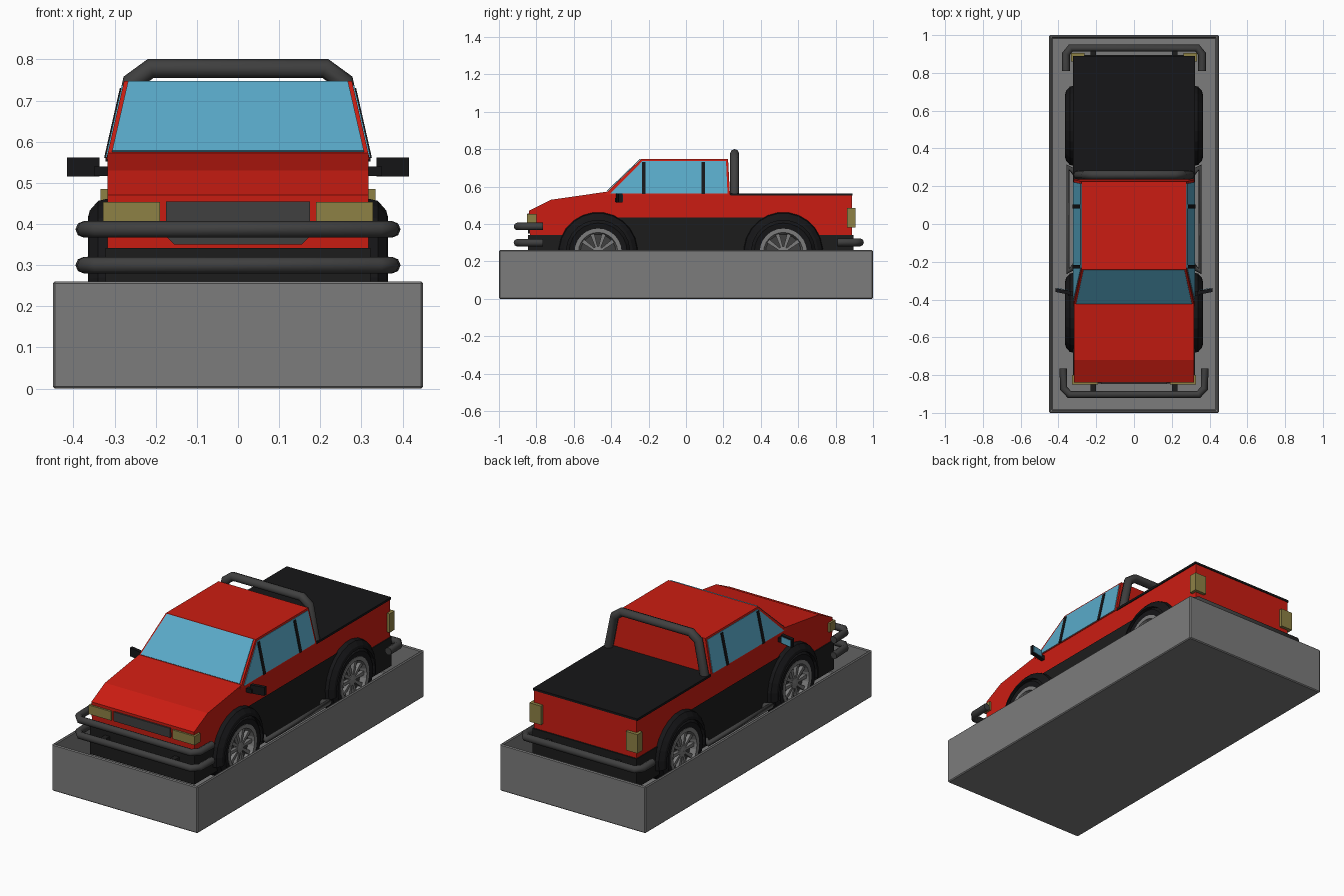
import bpy, bmesh, math
from mathutils import Vector

if "Cube" in bpy.data.objects:
    bpy.data.objects.remove(bpy.data.objects["Cube"])


def mat(name, r, g, b):
    m = bpy.data.materials.new(name)
    m.diffuse_color = (r, g, b, 1)
    m.use_nodes = True
    m.node_tree.nodes["Principled BSDF"].inputs["Base Color"].default_value = m.diffuse_color
    return m


RED = mat("red_paint", 0.60, 0.012, 0.006)
BLACK = mat("black_plastic", 0.008, 0.008, 0.009)
DARK = mat("dark_trim", 0.012, 0.012, 0.012)
STEEL = mat("dark_steel", 0.05, 0.05, 0.05)
GLASS = mat("blue_glass", 0.10, 0.40, 0.58)
LAMP = mat("amber_lamp", 0.27, 0.22, 0.06)
STONE = mat("base_grey", 0.20, 0.20, 0.20)
ALLOY = mat("wheel_grey", 0.20, 0.20, 0.20)


def finish(name, bm, m):
    bmesh.ops.recalc_face_normals(bm, faces=bm.faces)
    me = bpy.data.meshes.new(name)
    bm.to_mesh(me)
    bm.free()
    ob = bpy.data.objects.new(name, me)
    bpy.context.collection.objects.link(ob)
    me.materials.append(m)
    return ob


def solid(name, pts, vec, m):
    """Polygon swept along a vector."""
    bm = bmesh.new()
    f = bm.faces.new([bm.verts.new(p) for p in pts])
    r = bmesh.ops.extrude_face_region(bm, geom=[f])
    bmesh.ops.translate(bm, vec=vec, verts=[v for v in r["geom"] if isinstance(v, bmesh.types.BMVert)])
    if not any(f.is_valid and set(f.verts) == set(g.verts) for g in bm.faces):
        bm.faces.new([bm.verts[i] for i in range(len(pts))])
    return finish(name, bm, m)


def box(name, x, y, z, m):
    return solid(name, [(x[0], y[0], z[0]), (x[1], y[0], z[0]), (x[1], y[1], z[0]), (x[0], y[1], z[0])],
                 (0, 0, z[1] - z[0]), m)


def side_profile(name, yz, half, m):
    return solid(name, [(-half, y, z) for y, z in yz], (2 * half, 0, 0), m)


def lathe(name, prof, s, cy, m, a0=0, a1=360, n=24):
    """Profile (radius, x) turned about the wheel axis on side s."""
    full = a1 - a0 == 360
    bm = bmesh.new()
    rings = []
    for i in range(n if full else n + 1):
        a = math.radians(a0 + (a1 - a0) * i / n)
        rings.append([bm.verts.new((s * x, cy + r * math.cos(a), AXLE_Z + r * math.sin(a))) for r, x in prof])
    k = len(prof)
    for i in range(n):
        a, b = rings[i], rings[(i + 1) % len(rings)]
        for j in range(k):
            bm.faces.new([a[j], a[(j + 1) % k], b[(j + 1) % k], b[j]])
    if not full:
        bm.faces.new(rings[0])
        bm.faces.new(rings[-1])
    return finish(name, bm, m)


def tube(name, path, radius, m):
    """Eight-sided bar with mitred corners."""
    cu = bpy.data.curves.new(name, "CURVE")
    cu.dimensions = "3D"
    cu.bevel_depth = radius
    cu.bevel_resolution = 2
    cu.use_fill_caps = True
    sp = cu.splines.new("POLY")
    sp.points.add(len(path) - 1)
    for p, co in zip(sp.points, path):
        p.co = (*co, 1)
    ob = bpy.data.objects.new(name, cu)
    bpy.context.collection.objects.link(ob)
    cu.materials.append(m)
    for o in bpy.context.selected_objects:
        o.select_set(False)
    bpy.context.view_layer.objects.active = ob
    ob.select_set(True)
    bpy.ops.object.convert(target="MESH")
    bpy.context.object.data.shade_flat()


def mirrored(half):
    return half + [(-x, y, z) for x, y, z in reversed(half)]


AXLE_Z = 0.25
WHEELS = {"front": -0.47, "rear": 0.52}


def arches(z, r):
    """Bottom line of the body, front to back, with both wheel openings."""
    t = math.degrees(math.asin((z - AXLE_Z) / r))
    pts = []
    for cy in WHEELS.values():
        for i in range(11):
            a = math.radians(180 - t - (180 - 2 * t) * i / 10)
            pts.append((cy + r * math.cos(a), AXLE_Z + r * math.sin(a)))
    return pts


# Base tray with a recessed floor
bm = bmesh.new()
bmesh.ops.create_cube(bm, size=1)
bmesh.ops.scale(bm, vec=(0.9, 2, 0.26), verts=bm.verts)
bmesh.ops.translate(bm, vec=(0, 0, 0.13), verts=bm.verts)
top = max(bm.faces, key=lambda f: f.calc_center_median().z)
bmesh.ops.inset_region(bm, faces=[top], thickness=0.02)
r = bmesh.ops.extrude_face_region(bm, geom=[top])
bmesh.ops.translate(bm, vec=(0, 0, -0.185), verts=[v for v in r["geom"] if isinstance(v, bmesh.types.BMVert)])
if top.is_valid:
    bmesh.ops.delete(bm, geom=[top], context="FACES")
base = finish("base_tray", bm, STONE)
bev = base.modifiers.new("edge", "BEVEL")
bev.width, bev.segments = 0.005, 1

# Body, dark skirt and bed cover
side_profile("body", [(-0.835, 0.34)] + arches(0.34, 0.19) +
             [(0.887, 0.34), (0.887, 0.557), (0.0, 0.557), (-0.42, 0.573), (-0.72, 0.53), (-0.84, 0.47)], 0.317, RED)
side_profile("skirt", [(-0.845, 0.18)] + arches(0.18, 0.185) +
             [(0.895, 0.18), (0.895, 0.342)] + arches(0.342, 0.185)[::-1] + [(-0.845, 0.342)], 0.322, DARK)
box("bed_cover", (-0.322, 0.322), (0.238, 0.89), (0.552, 0.564), BLACK)

# Cab: tapered block
bm = bmesh.new()
lo = [bm.verts.new(p) for p in ((-0.32, -0.437, 0.557), (0.32, -0.437, 0.557), (0.32, 0.235, 0.557), (-0.32, 0.235, 0.557))]
hi = [bm.verts.new(p) for p in ((-0.277, -0.24, 0.747), (0.277, -0.24, 0.747), (0.277, 0.225, 0.747), (-0.277, 0.225, 0.747))]
bm.faces.new(lo)
bm.faces.new(hi)
for i in range(4):
    j = (i + 1) % 4
    bm.faces.new([lo[i], lo[j], hi[j], hi[i]])
finish("cab", bm, RED)


def cab_x(z):
    return 0.32 - (z - 0.557) * 0.043 / 0.19


# Windshield and side glass with black pillars
solid("windshield", mirrored([(0.306, -0.420, 0.575), (0.267, -0.243, 0.745)]), (0, -0.003, 0.003), GLASS)
for s, side in ((1, "right"), (-1, "left")):
    def pane(name, yz, m, t):
        solid(name, [(s * cab_x(z), y, z) for y, z in yz], (s * t, 0, t * 0.2), m)
    pane(side + "_window", [(-0.405, 0.562), (0.222, 0.562), (0.214, 0.737), (-0.232, 0.737)], GLASS, 0.003)
    for y, n in ((-0.226, "front"), (0.092, "rear")):
        pane(f"{side}_{n}_pillar", [(y - 0.01, 0.56), (y + 0.01, 0.56), (y + 0.01, 0.73), (y - 0.01, 0.73)], BLACK, 0.006)

    # Lamps, door mirror and side step
    def sbox(name, x, y, z, m):
        box(f"{side}_{name}", (s * x[0], s * x[1]), y, z, m)
    sbox("headlamp", (0.19, 0.328), (-0.85, -0.80), (0.403, 0.453), LAMP)
    sbox("tail_lamp", (0.262, 0.334), (0.86, 0.905), (0.38, 0.485), LAMP)
    solid(side + "_mirror", [(s * 0.337, -0.375, 0.515), (s * 0.415, -0.36, 0.515), (s * 0.415, -0.36, 0.562),
                             (s * 0.337, -0.375, 0.562)], (0, 0.02, 0), BLACK)
    solid(side + "_mirror_glass", [(s * 0.343, -0.352, 0.521), (s * 0.409, -0.3395, 0.521),
                                   (s * 0.409, -0.3395, 0.556), (s * 0.343, -0.352, 0.556)], (0, 0.002, 0), GLASS)
    sbox("mirror_arm", (0.31, 0.35), (-0.38, -0.358), (0.517, 0.54), BLACK)
    tube(side + "_side_step", [(s * 0.31, -0.22, 0.21), (s * 0.35, -0.25, 0.21), (s * 0.35, 0.30, 0.21), (s * 0.31, 0.27, 0.21)], 0.018, STEEL)

    # Wheels and flared arches
    for n, cy in WHEELS.items():
        w = f"{side}_{n}_"
        lathe(w + "tire", [(0.124, 0.355), (0.155, 0.36), (0.175, 0.34), (0.175, 0.22), (0.155, 0.2), (0.12, 0.2)], s, cy, BLACK)
        lathe(w + "rim", [(0.126, 0.358), (0.105, 0.358), (0.095, 0.325), (0.126, 0.325)], s, cy, ALLOY)
        lathe(w + "wheel_disc", [(0.12, 0.325), (0.003, 0.325), (0.003, 0.21), (0.12, 0.21)], s, cy, STEEL)
        lathe(w + "hub", [(0.03, 0.345), (0.001, 0.35), (0.001, 0.32), (0.03, 0.32)], s, cy, ALLOY, n=12)
        for k in range(10):
            a = 2 * math.pi * k / 10
            u, v = Vector((0, math.cos(a), math.sin(a))), Vector((0, -math.sin(a), math.cos(a)))
            c = Vector((s * 0.322, cy, AXLE_Z))
            solid(f"{w}spoke_{k}", [c + u * 0.02 - v * 0.006, c + u * 0.1 - v * 0.011,
                                    c + u * 0.1 + v * 0.011, c + u * 0.02 + v * 0.006], (s * 0.022, 0, 0), ALLOY)
        lathe(w + "arch", [(0.215, 0.31), (0.208, 0.34), (0.185, 0.36), (0.17, 0.364), (0.17, 0.31)],
              s, cy, BLACK, -10, 190, 13)

# Grille and lower intake
box("grille", (-0.175, 0.175), (-0.848, -0.82), (0.403, 0.455), STEEL)
solid("lower_intake", mirrored([(0.155, -0.845, 0.35), (0.175, -0.845, 0.37)]), (0, 0.03, 0), STEEL)

# Bumper bars with short mounts
for name, z in (("upper", 0.387), ("lower", 0.30)):
    tube(f"front_{name}_bar", mirrored([(0.375, -0.765, z), (0.372, -0.87, z), (0.342, -0.903, z)]), 0.02, STEEL)
tube("rear_bar", mirrored([(0.36, 0.81, 0.302), (0.36, 0.90, 0.302), (0.335, 0.932, 0.302)]), 0.021, STEEL)
for s in (1, -1):
    box("front_bar_mount", (s * 0.2, s * 0.23), (-0.90, -0.82), (0.29, 0.31), DARK)
    box("rear_bar_mount", (s * 0.2, s * 0.23), (0.87, 0.93), (0.29, 0.31), DARK)

# Roll bar behind the cab
tube("roll_bar", mirrored([(0.298, 0.26, 0.55), (0.258, 0.26, 0.745), (0.212, 0.26, 0.778)]), 0.024, STEEL)
